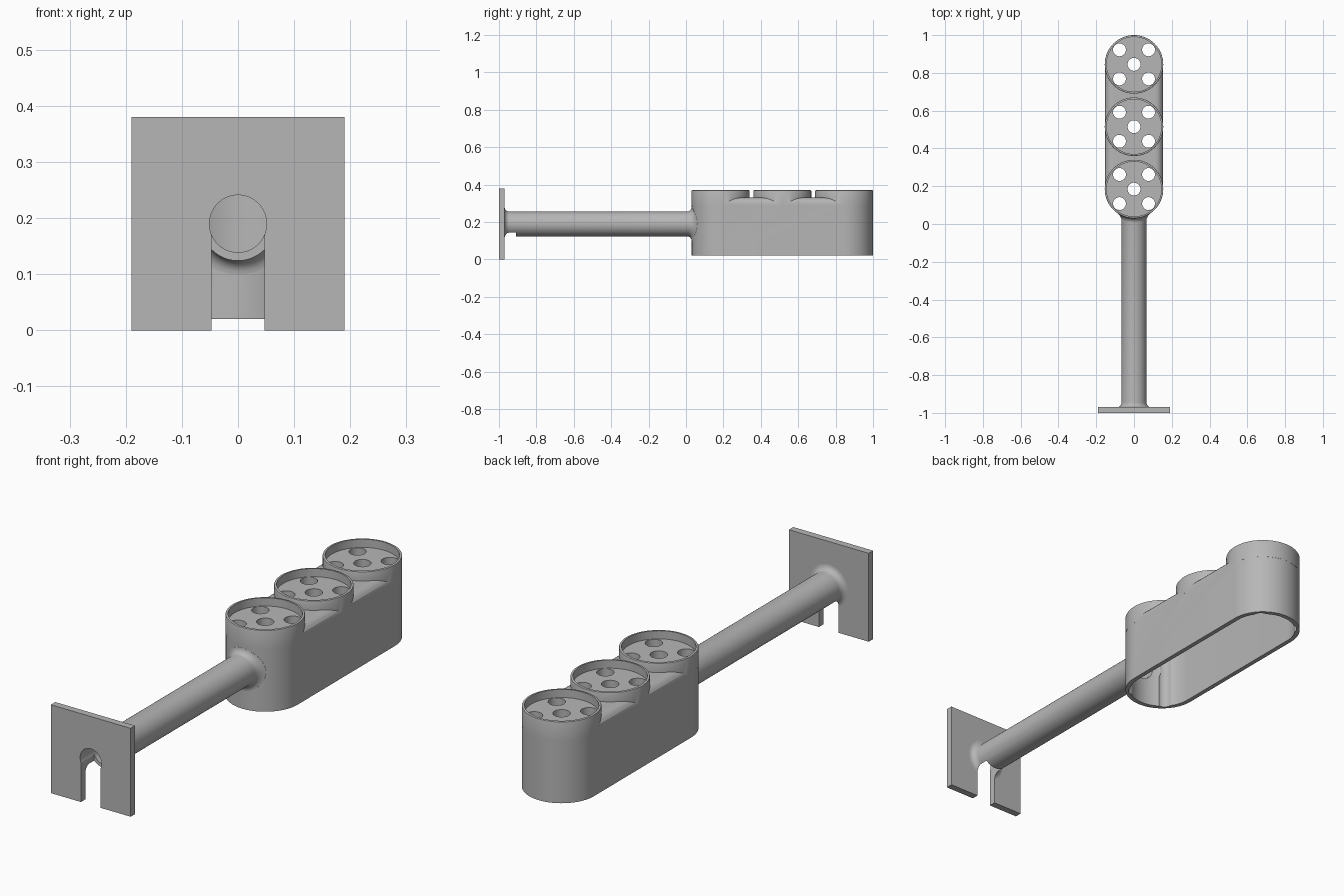
import bpy, bmesh
from math import sin, cos, pi, sqrt, radians

cube = bpy.data.objects.get("Cube")
if cube:
    bpy.data.objects.remove(cube)

grey = bpy.data.materials.new("plain_grey")
grey.use_nodes = True
COLOUR = (0.47, 0.47, 0.47, 1)
grey.diffuse_color = COLOUR
grey.node_tree.nodes["Principled BSDF"].inputs["Base Color"].default_value = COLOUR

SEG = 64
R = 0.155                       # cup and housing radius
CUPS = (0.185, 0.515, 0.845)    # cup centres along y
AXIS = 0.19                     # height of the arm axis


def make(name, parts):
    """Build one object from lofts; every loft is a list of equal rings."""
    bm = bmesh.new()
    for rings in parts:
        loops = [[bm.verts.new(p) for p in ring] for ring in rings]
        for a, b in zip(loops, loops[1:]):
            for i in range(len(a)):
                j = (i + 1) % len(a)
                bm.faces.new((a[i], a[j], b[j], b[i]))
        bm.faces.new(loops[0][::-1])
        bm.faces.new(loops[-1])
    bmesh.ops.recalc_face_normals(bm, faces=bm.faces)
    mesh = bpy.data.meshes.new(name)
    bm.to_mesh(mesh)
    bm.free()
    mesh.materials.append(grey)
    obj = bpy.data.objects.new(name, mesh)
    bpy.context.collection.objects.link(obj)
    return obj


def circle(r, x, y, z):
    return [(x + r * cos(2 * pi * i / SEG), y + r * sin(2 * pi * i / SEG), z)
            for i in range(SEG)]


def post(r, x, y, z0, z1):
    return [circle(r, x, y, z0), circle(r, x, y, z1)]


def stadium(r, z):
    half = SEG // 2
    return [(r * cos(pi * i / half), CUPS[2] + r * sin(pi * i / half), z)
            for i in range(half + 1)] + \
           [(-r * cos(pi * i / half), CUPS[0] - r * sin(pi * i / half), z)
            for i in range(half + 1)]


def arm_ring(r, y_of_x):
    ring = []
    for i in range(SEG):
        a = 2 * pi * i / SEG
        x = r * cos(a)
        ring.append((x, y_of_x(x), AXIS + r * sin(a)))
    return ring


def box(x, y0, y1, z0, z1):
    return [[(-x, y, z0), (x, y, z0), (x, y, z1), (-x, y, z1)] for y in (y0, y1)]


def combine(obj, *steps):
    """Apply boolean steps and set smooth shading with sharp edges."""
    for operation, other in steps:
        mod = obj.modifiers.new("cut", 'BOOLEAN')
        mod.operation, mod.object, mod.solver = operation, other, 'EXACT'
    graph = bpy.context.evaluated_depsgraph_get()
    mesh = bpy.data.meshes.new_from_object(obj.evaluated_get(graph))
    obj.modifiers.clear()
    obj.data = mesh
    mesh.polygons.foreach_set("use_smooth", [True] * len(mesh.polygons))
    mesh.set_sharp_from_angle(angle=radians(30))


# Cutters
bore = make("bore_cutter", [[arm_ring(0.051, lambda x: -1.1), arm_ring(0.051, lambda x: 0.15)]])
slot = make("slot_cutter", [box(0.047, -1.1, -0.91, -0.1, AXIS)])
cavity = make("cavity_cutter", [[stadium(0.135, -0.1), stadium(0.135, 0.3)]])
recess = make("recess_cutter", [post(0.145, 0, y, 0.335, 0.5) for y in CUPS])
OFF = 0.077
holes = make("hole_cutter", [post(0.034, dx, y + dy, -0.1, 0.5) for y in CUPS
             for dx, dy in ((0, 0), (OFF, OFF), (-OFF, OFF), (OFF, -OFF), (-OFF, -OFF))])

# Wall plate
plate = make("mounting_plate", [box(0.19, -1, -0.97, 0, 0.38)])
combine(plate, ('DIFFERENCE', bore), ('DIFFERENCE', slot))

# Hollow arm, flared at the plate and along the round housing end
FIL, ARM = 0.025, 0.066
steps = [radians(15 * k) for k in range(7)]


def housing_front(x):
    return CUPS[0] - sqrt(R * R - x * x)


rings = [arm_ring(ARM + FIL, lambda x: -0.985)]
for a in steps:
    rings.append(arm_ring(ARM + FIL * (1 - sin(a)), lambda x, a=a: -0.97 + FIL * (1 - cos(a))))
for a in reversed(steps):
    rings.append(arm_ring(ARM + FIL * (1 - sin(a)),
                          lambda x, a=a: housing_front(x) - FIL * (1 - cos(a))))
rings.append(arm_ring(ARM + FIL, lambda x: housing_front(x) + 0.008))
rings.append(arm_ring(0.058, lambda x: 0.1))
arm = make("support_arm", [rings])
combine(arm, ('DIFFERENCE', cavity), ('DIFFERENCE', bore), ('DIFFERENCE', slot))

# Housing with rounded top edge, three rimmed cups and drilled holes
SOFT, SIDE = 0.04, R - 0.0004
profile = [(SIDE, 0.02)] + [(SIDE - SOFT * (1 - cos(a)), 0.29 + SOFT * sin(a)) for a in steps]
housing = make("housing", [[stadium(r, z) for r, z in profile]])
cups = make("cup_union", [[circle(R, 0, y, 0.288), circle(R, 0, y, 0.366),
                           circle(R - 0.001, 0, y, 0.369), circle(R - 0.004, 0, y, 0.37)]
                          for y in CUPS])
combine(housing, ('UNION', cups), ('DIFFERENCE', cavity), ('DIFFERENCE', recess),
        ('DIFFERENCE', holes), ('DIFFERENCE', bore))

for helper in (bore, slot, cavity, recess, holes, cups):
    bpy.data.objects.remove(helper)
